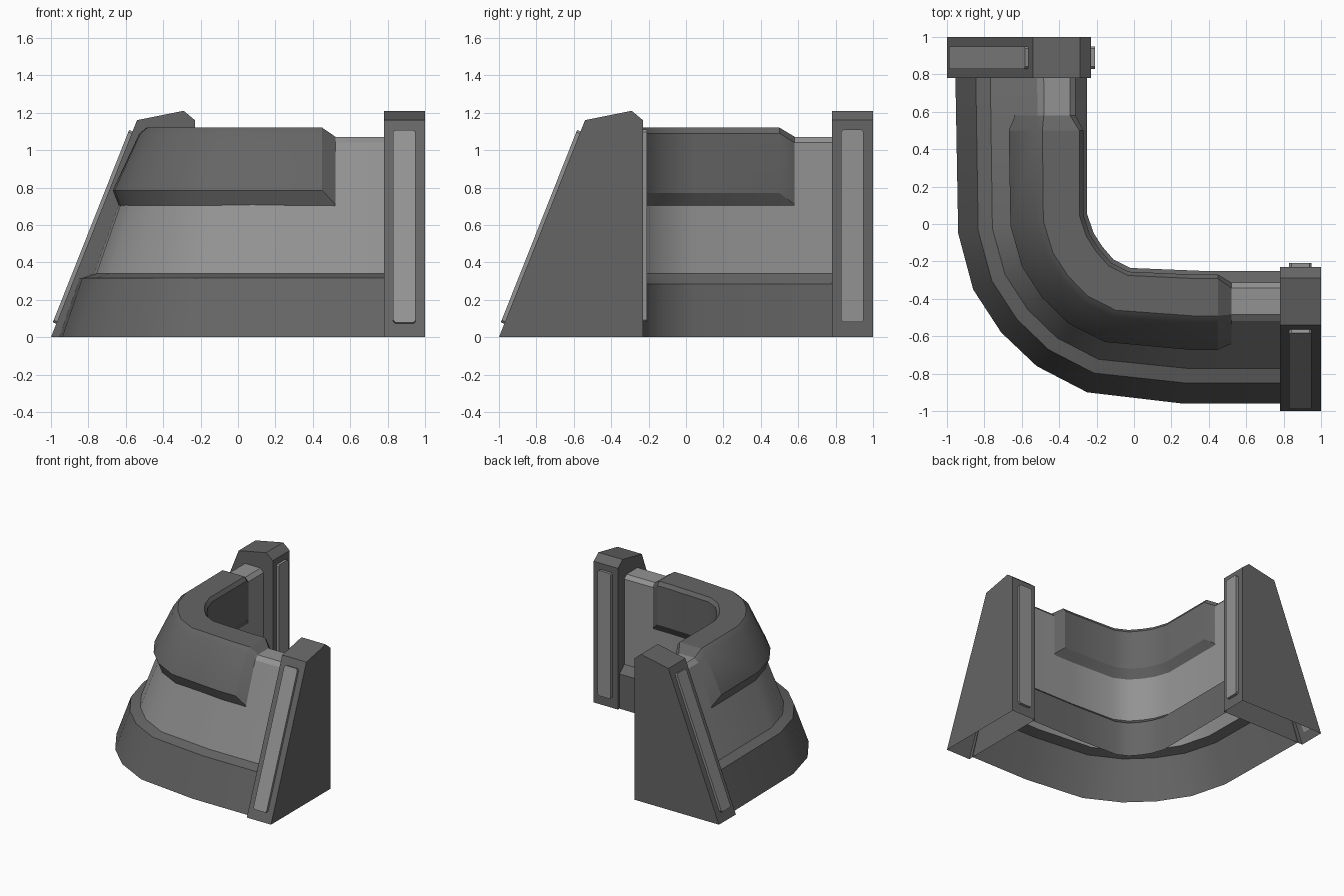
import bpy, bmesh
from mathutils import Vector

if "Cube" in bpy.data.objects:
    bpy.data.objects.remove(bpy.data.objects["Cube"])


def material(name, v):
    m = bpy.data.materials.new(name)
    m.diffuse_color = (v, v, v, 1)
    m.use_nodes = True
    m.node_tree.nodes["Principled BSDF"].inputs["Base Color"].default_value = m.diffuse_color
    return m


DARK = material("dark grey", 0.13)
LIGHT = material("light grey", 0.29)


def make(name, verts, faces, mats, indices=None, smooth=False):
    me = bpy.data.meshes.new(name)
    me.from_pydata(verts, [], faces)
    for m in mats:
        me.materials.append(m)
    if indices:
        for p, i in zip(me.polygons, indices):
            p.material_index = i
    bm = bmesh.new()
    bm.from_mesh(me)
    bmesh.ops.recalc_face_normals(bm, faces=bm.faces)
    bm.to_mesh(me)
    bm.free()
    ob = bpy.data.objects.new(name, me)
    bpy.context.collection.objects.link(ob)
    if smooth:
        bpy.ops.object.select_all(action='DESELECT')
        ob.select_set(True)
        bpy.context.view_layer.objects.active = ob
        bpy.ops.object.shade_smooth_by_angle(angle=0.5)
    return ob


def sweep(name, sections, mats, rule=None):
    """Skin a list of (inner point, outer point, profile) stations."""
    n = len(sections[0][2])
    verts, faces, idx = [], [], []
    for a, b, prof in sections:
        for t, z in prof:
            verts.append((a[0] + (b[0] - a[0]) * t, a[1] + (b[1] - a[1]) * t, z))
    for s in range(len(sections) - 1):
        for k in range(n - 1):
            i = s * n + k
            faces.append((i, i + 1, i + n + 1, i + n))
            idx.append(rule(k) if rule else 0)
    return make(name, verts, faces, mats, idx, True)


# Bend stations: inner and outer foot of the wall
bend = [((-.25, .05), (-.94, -.05)), ((-.215, -.05), (-.86, -.35)),
        ((-.17, -.12), (-.71, -.58)), ((-.11, -.19), (-.52, -.76)),
        ((-.02, -.235), (-.25, -.90)), ((.35, -.25), (.26, -.96))]


def leg_y(y):
    return ((-.25, y), (-.955, y))


def leg_x(x):
    return ((x, -.25), (x, -.96))


# Wall with its wider dark foot, open underneath
wall = [(0, 0), (0, .285), (.09, .34), (.09, 1.04), (.13, 1.07), (.33, 1.07),
        (.38, 1.04), (.735, .34), (.845, .315), (1, 0)]
stations = [leg_y(.785)] + bend + [leg_x(.785)]
sweep("curved_wall", [(a, b, wall) for a, b in stations], [DARK, LIGHT],
      lambda k: 1 if 2 <= k <= 6 else 0)

# Thick padded cap around the top of the wall, tapering in at both ends
cap = [(.09, .70), (.03, .77), (.03, 1.09), (.06, 1.12), (.34, 1.12),
       (.395, 1.087), (.595, .785), (.548, .70)]
tip = [(.09, .70), (.088, .71), (.088, 1.04), (.13, 1.072), (.33, 1.072),
       (.382, 1.04), (.548, .71), (.55, .70)]
cs = [leg_y(.58) + (tip,), leg_y(.50) + (cap,)]
cs += [(a, b, cap) for a, b in bend]
cs += [leg_x(.45) + (cap,), leg_x(.52) + (tip,)]
sweep("wall_cap", cs, [DARK])

# End posts, one on each leg (the second swaps x and y), with raised light strips
post = [(-1, 0), (-.54, 1.16), (-.29, 1.21), (-.23, 1.16), (-.23, 0)]
W0, W1 = .78, 1.0


def place(swap, u, w, z):
    return (u, w, z) if swap else (w, u, z)


def strip(name, swap, p0, p1, normal, thick):
    p0, p1, nrm = Vector(p0), Vector(p1), Vector(normal).normalized() * thick
    d = p1 - p0
    c = .012
    e = c / d.length
    a, b = .83, .95
    outline = [(0, a + c), (0, b - c), (e, b), (1 - e, b),
               (1, b - c), (1, a + c), (1 - e, a), (e, a)]
    verts = []
    for off in (0, 1):
        for t, w in outline:
            q = p0 + d * t + nrm * off
            verts.append(place(swap, q.x, w, q.y))
    faces = [tuple(range(8, 16)), tuple(range(7, -1, -1))]
    faces += [(i, (i + 1) % 8, (i + 1) % 8 + 8, i + 8) for i in range(8)]
    make(name, verts, faces, [LIGHT])


for swap, side in ((False, "right"), (True, "back")):
    n = len(post)
    verts = [place(swap, u, w, z) for w in (W0, W1) for u, z in post]
    faces = [tuple(range(n)), tuple(range(2 * n - 1, n - 1, -1))]
    faces += [(i, i + 1, i + 1 + n, i + n) for i in range(n - 1)]  # open bottom
    make(side + "_end_post", verts, faces, [DARK])
    strip(side + "_outer_strip", swap, (-1 + .46 * .072 / 1.16, .072),
          (-1 + .46 * 1.10 / 1.16, 1.10), (-1.16, .46), .02)
    strip(side + "_inner_strip", swap, (-.23, .08), (-.23, 1.11), (1, 0), .022)
